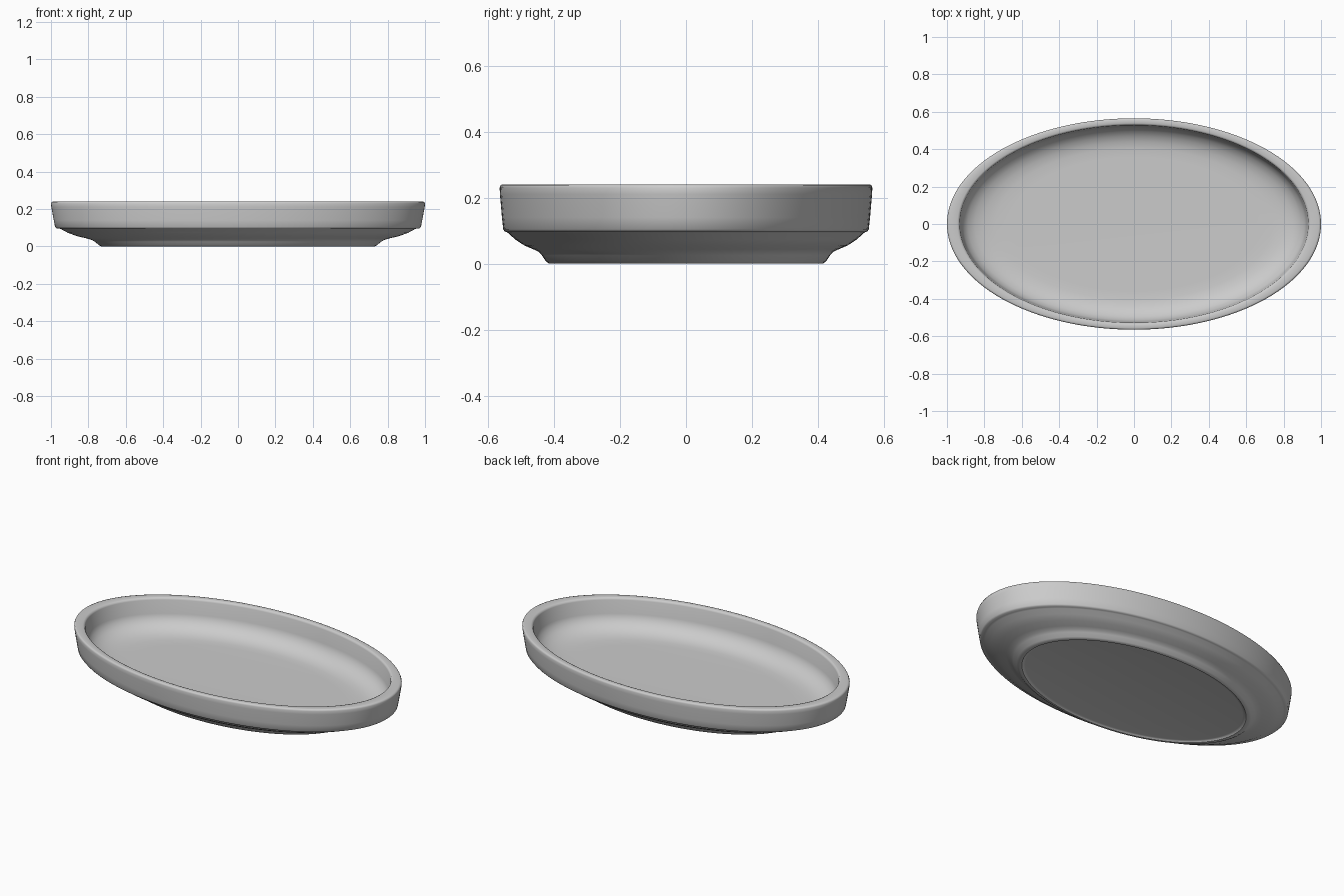
import bpy, bmesh, math

cube = bpy.data.objects.get("Cube")
if cube:
    bpy.data.objects.remove(cube, do_unlink=True)

SEGMENTS = 128

# One neutral ceramic colour
glaze = bpy.data.materials.new("grey_ceramic")
glaze.use_nodes = True
grey = (0.6, 0.6, 0.6, 1)
glaze.diffuse_color = grey
glaze.node_tree.nodes["Principled BSDF"].inputs["Base Color"].default_value = grey

# Oval section rings: half length, half width, height
profile = [
    # recessed underside and foot
    (0.69, 0.39, 0.008), (0.705, 0.4, 0.006), (0.71, 0.405, 0.0), (0.73, 0.415, 0.0),
    (0.742, 0.424, 0.006), (0.765, 0.437, 0.025), (0.782, 0.446, 0.035),
    # curved underside
    (0.81, 0.462, 0.043), (0.86, 0.49, 0.055), (0.91, 0.518, 0.073),
    (0.945, 0.538, 0.092), (0.955, 0.545, 0.096),
    # outer wall
    (0.97, 0.55, 0.097), (0.978, 0.554, 0.104), (0.985, 0.558, 0.14),
    (0.998, 0.564, 0.21), (1.0, 0.565, 0.23), (0.996, 0.562, 0.238),
    # flat rim
    (0.988, 0.557, 0.24), (0.945, 0.538, 0.24), (0.936, 0.532, 0.237),
    # inner wall and curve into the floor
    (0.932, 0.528, 0.228), (0.922, 0.522, 0.15), (0.912, 0.514, 0.125),
    (0.888, 0.496, 0.1), (0.85, 0.47, 0.08), (0.8, 0.44, 0.067),
    (0.74, 0.405, 0.061), (0.66, 0.36, 0.06),
]

# Loft the rings into a closed dish
bm = bmesh.new()
rings = []
for rx, ry, z in profile:
    angles = [math.tau * i / SEGMENTS for i in range(SEGMENTS)]
    rings.append([bm.verts.new((rx * math.cos(a), ry * math.sin(a), z)) for a in angles])
for low, high in zip(rings, rings[1:]):
    for i in range(SEGMENTS):
        j = (i + 1) % SEGMENTS
        bm.faces.new((low[i], low[j], high[j], high[i]))
bm.faces.new(rings[0][::-1])
bm.faces.new(rings[-1])

mesh = bpy.data.meshes.new("oval_dish")
bm.to_mesh(mesh)
bm.free()
mesh.materials.append(glaze)
dish = bpy.data.objects.new("oval_dish", mesh)
bpy.context.collection.objects.link(dish)

# Smooth surface with crisp foot edges
bpy.context.view_layer.objects.active = dish
dish.select_set(True)
bpy.ops.object.shade_smooth_by_angle(angle=math.radians(50))
